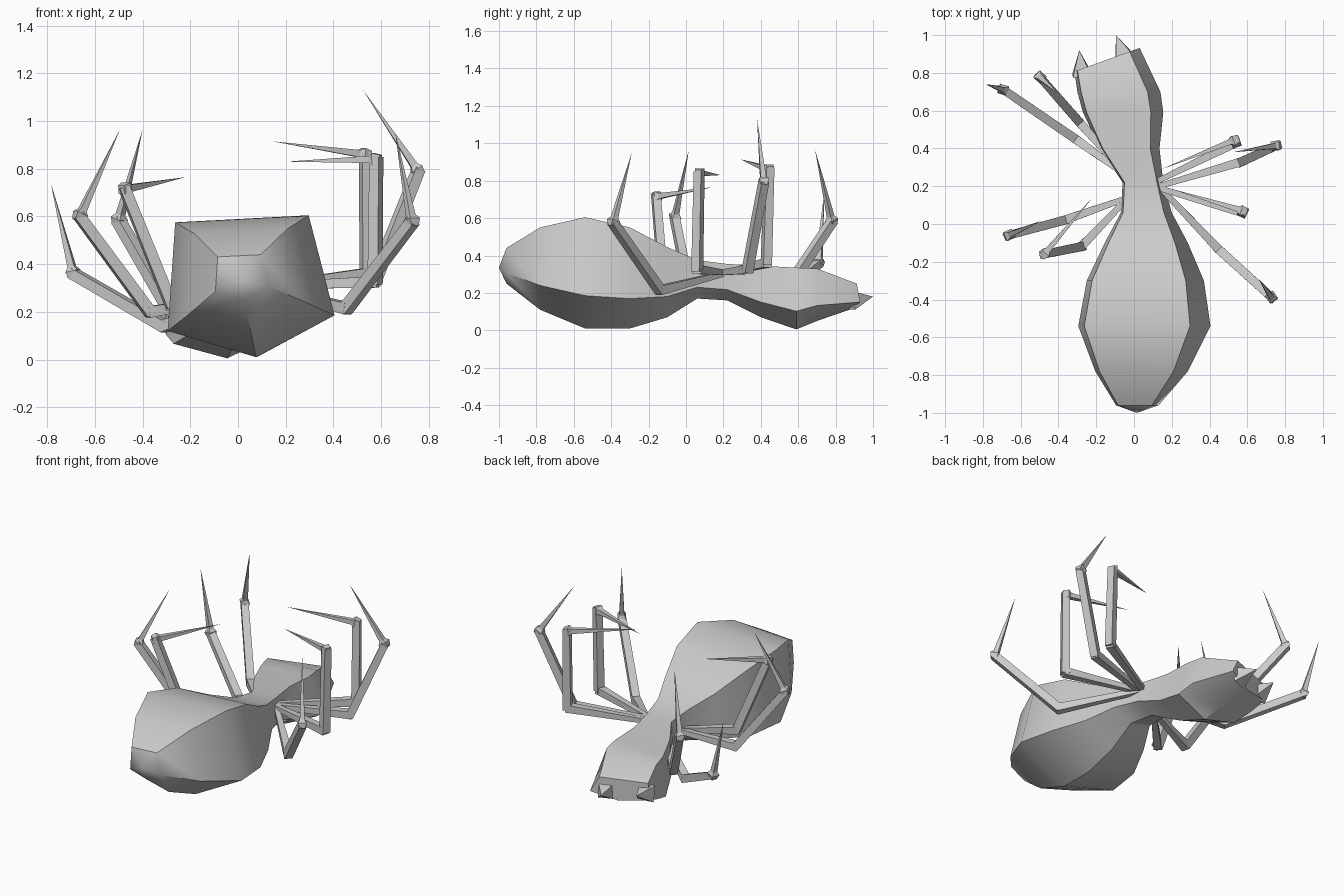
import bpy, bmesh, math
from mathutils import Vector

if "Cube" in bpy.data.objects:
    bpy.data.objects.remove(bpy.data.objects["Cube"])

grey = bpy.data.materials.new("plain_grey")
grey.use_nodes = True
grey.diffuse_color = (0.6, 0.6, 0.6, 1)
grey.node_tree.nodes["Principled BSDF"].inputs["Base Color"].default_value = (0.6, 0.6, 0.6, 1)


def finish(bm, name, angle):
    bmesh.ops.recalc_face_normals(bm, faces=bm.faces)
    mesh = bpy.data.meshes.new(name)
    bm.to_mesh(mesh)
    bm.free()
    mesh.materials.append(grey)
    obj = bpy.data.objects.new(name, mesh)
    bpy.context.collection.objects.link(obj)
    bpy.ops.object.select_all(action='DESELECT')
    obj.select_set(True)
    bpy.context.view_layer.objects.active = obj
    bpy.ops.object.shade_smooth_by_angle(angle=math.radians(angle))
    return obj


def bridge(bm, rings):
    n = len(rings[0])
    for a, b in zip(rings, rings[1:]):
        for i in range(n):
            j = (i + 1) % n
            bm.faces.new((a[i], a[j], b[j], b[i]))


def spike(bm, ring, tip):
    apex = bm.verts.new(tip)
    for i in range(len(ring)):
        bm.faces.new((ring[i], ring[(i + 1) % len(ring)], apex))


def square_ring(bm, centre, axis, r, flat=1.0):
    side = axis.cross(Vector((0, 0, 1)))
    side = side.normalized() if side.length > 0.01 else Vector((1, 0, 0))
    up = side.cross(axis).normalized()
    return [bm.verts.new(centre + s * side * r * flat + u * up * r)
            for s, u in ((-1, -1), (1, -1), (1, 1), (-1, 1))]


# Body: one lopsided five-sided section, stretched to each station's box
section = ((-.91, .9), (.69, 1), (1, -.41), (.06, -1), (-1, -.63))
# y, x min, x max, z min, z max, skew of y along x
stations = (
    (-.96, -.095, .13, .25, .44, 0),
    (-.78, -.205, .285, .11, .55, 0),
    (-.54, -.295, .405, .01, .605, 0),
    (-.3, -.25, .37, .01, .55, 0),
    (-.1, -.155, .285, .07, .445, 0),
    (.06, -.07, .2, .17, .375, 0),
    (.22, -.06, .155, .16, .355, 0),
    (.4, -.18, .135, .07, .345, 0),
    (.59, -.27, .155, .005, .335, 0),
    (.7, -.3, .14, .05, .33, 0),
    (.87, -.315, .03, .11, .25, .36),
)
bm = bmesh.new()
rings = []
for y, x0, x1, z0, z1, skew in stations:
    cx, cz, w, h = (x0 + x1) / 2, (z0 + z1) / 2, (x1 - x0) / 2, (z1 - z0) / 2
    rings.append([bm.verts.new((cx + px * w, y + skew * px * w, cz + pz * h))
                  for px, pz in section])
bridge(bm, rings)
spike(bm, rings[0], (.015, -1, .335))
bm.faces.new(rings[-1])
finish(bm, "body", 32)

# Fangs
for name, base, tip in (("left_fang", (-.05, .88, .16), (-.095, 1, .18)),
                        ("right_fang", (-.275, .79, .17), (-.29, .92, .2))):
    bm = bmesh.new()
    base, tip = Vector(base), Vector(tip)
    ring = square_ring(bm, base, (tip - base).normalized(), .05)
    bm.faces.new(ring)
    spike(bm, ring, tip)
    finish(bm, name, 20)

# Legs: hip, knee, ankle and claw tip
legs = {
    "left_leg_1": ((.13, .23, .31), (.54, .43, .36), (.535, .445, .86), (.145, .29, .915)),
    "left_leg_2": ((.13, .2, .31), (.57, .33, .325), (.755, .415, .79), (.525, .38, 1.13)),
    "left_leg_3": ((.13, .19, .31), (.575, .06, .325), (.58, .07, .84), (.2, .185, .83)),
    "left_leg_4": ((.14, .19, .3), (.455, -.14, .215), (.73, -.39, .575), (.66, -.29, .95)),
    "right_leg_1": ((-.03, .25, .25), (-.31, .45, .14), (-.69, .71, .36), (-.785, .74, .74)),
    "right_leg_2": ((-.06, .28, .26), (-.29, .54, .22), (-.5, .78, .58), (-.4, .69, .965)),
    "right_leg_3": ((-.03, .14, .26), (-.37, .02, .2), (-.665, -.06, .6), (-.495, .015, .965)),
    "right_leg_4": ((-.03, .14, .26), (-.28, -.12, .23), (-.475, -.16, .715), (-.22, .14, .765)),
}
for name, points in legs.items():
    hip, knee, ankle, tip = (Vector(p) for p in points)
    bm = bmesh.new()
    # Upper and lower limb bars, slightly overlapping at the knee
    for a, b, r0, r1 in ((hip, knee, .014, .024), (knee, ankle, .024, .022)):
        d = (b - a).normalized()
        bar = [square_ring(bm, a - d * .01, d, r0), square_ring(bm, b + d * .01, d, r1)]
        bridge(bm, bar)
        bm.faces.new(bar[0])
        bm.faces.new(bar[1])
    # Flared ankle and thin claw
    d = (tip - ankle).normalized()
    claw = [square_ring(bm, ankle - d * .02, d, .018), square_ring(bm, ankle + d * .012, d, .026),
            square_ring(bm, ankle + d * .03, d, .015)]
    bridge(bm, claw)
    bm.faces.new(claw[0])
    spike(bm, claw[-1], tip)
    finish(bm, name, 20)
